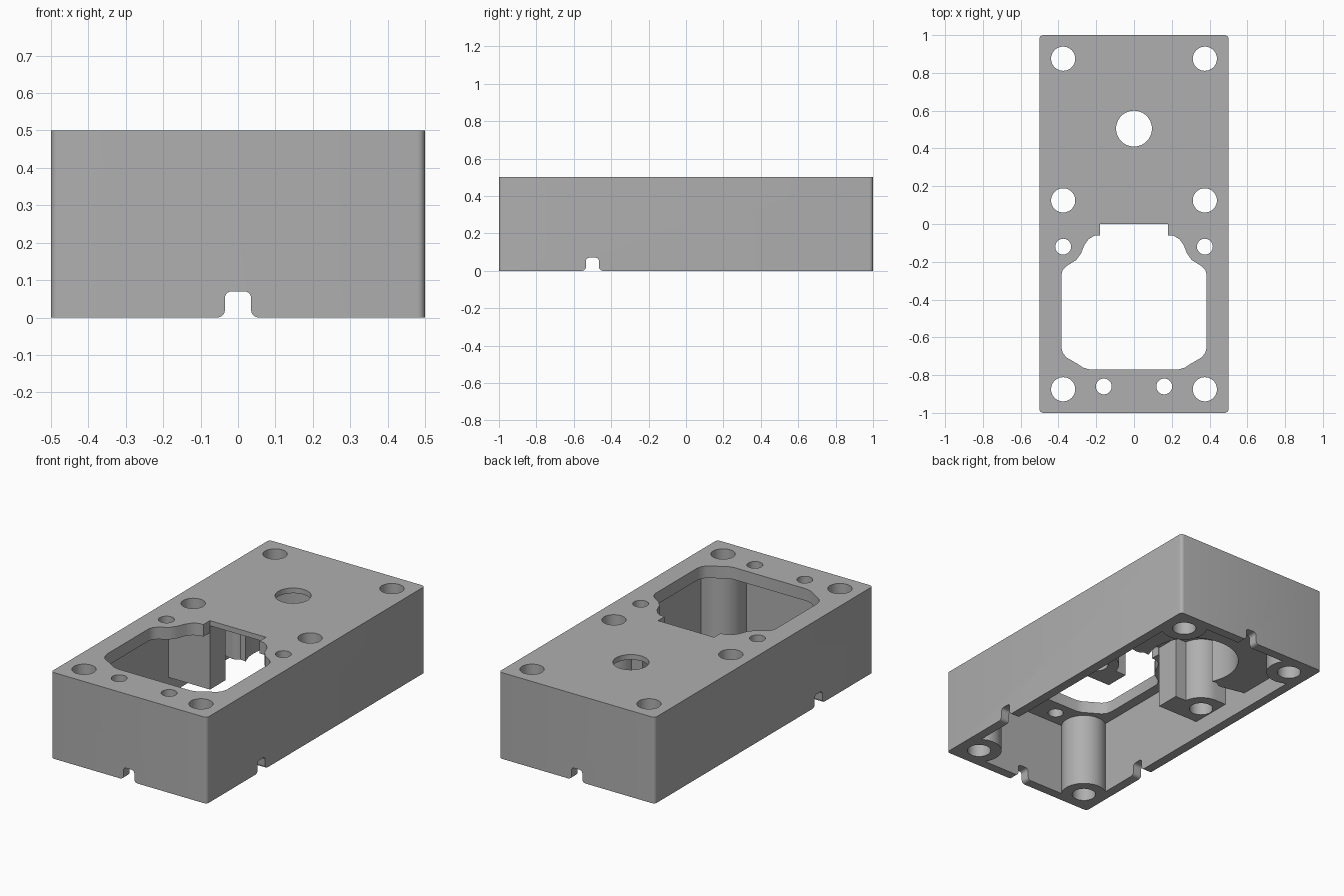
import bpy
import bmesh
from math import sin, cos, radians, pi

old = bpy.data.objects.get("Cube")
if old:
    bpy.data.objects.remove(old, do_unlink=True)

grey = bpy.data.materials.new("plain grey")
grey.use_nodes = True
colour = (0.43, 0.43, 0.43, 1)
grey.diffuse_color = colour
grey.node_tree.nodes["Principled BSDF"].inputs["Base Color"].default_value = colour


def prism(name, points, low, high, axis="z"):
    """Extrude a closed outline; axis x or y lays the outline (across, height) along that axis."""
    place = {"z": lambda a, b, h: (a, b, h),
             "y": lambda a, b, h: (a, h, b),
             "x": lambda a, b, h: (h, a, b)}[axis]
    bm = bmesh.new()
    face = bm.faces.new([bm.verts.new(place(a, b, low)) for a, b in points])
    new = bmesh.ops.extrude_face_region(bm, geom=[face])["geom"]
    top = [v for v in new if isinstance(v, bmesh.types.BMVert)]
    bmesh.ops.translate(bm, verts=top, vec=place(0, 0, high - low))
    bmesh.ops.recalc_face_normals(bm, faces=bm.faces)
    mesh = bpy.data.meshes.new(name)
    bm.to_mesh(mesh)
    bm.free()
    mesh.materials.append(grey)
    obj = bpy.data.objects.new(name, mesh)
    bpy.context.collection.objects.link(obj)
    return obj


def arc(x, y, r, start, end, steps):
    angles = [radians(start + (end - start) * i / steps) for i in range(steps + 1)]
    return [(x + r * cos(a), y + r * sin(a)) for a in angles]


def circle(x, y, r, steps=40):
    return arc(x, y, r, 0, 360, steps)[:-1]


def rect(x0, x1, y0, y1):
    return [(x0, y0), (x1, y0), (x1, y1), (x0, y1)]


def mirrored(half):
    return half + [(-x, y) for x, y in reversed(half)]


def combine(body, tool, operation):
    mod = body.modifiers.new(operation.lower(), "BOOLEAN")
    mod.object = tool
    mod.operation = operation
    mod.solver = "EXACT"
    bpy.context.view_layer.objects.active = body
    bpy.ops.object.modifier_apply(modifier=mod.name)
    bpy.data.objects.remove(tool, do_unlink=True)


def cut(points, low, high, axis="z"):
    combine(body, prism("cutter", points, low, high, axis), "DIFFERENCE")


def add(points, low, high):
    combine(body, prism("filler", points, low, high), "UNION")


# Outer case with softened upright corners
r = 0.02
outline = []
for sx, sy, start in ((1, 1, 0), (-1, 1, 90), (-1, -1, 180), (1, -1, 270)):
    outline += arc(sx * (0.5 - r), sy * (1 - r), r, start, start + 90, 5)
body = prism("housing", outline, 0, 0.5)

# Hollow from below: thick front plate, thin rear plate
cut(rect(-0.445, 0.445, -0.945, 0.3), -0.1, 0.43)
cut(rect(-0.445, 0.445, -0.004, 0.945), -0.1, 0.47)

# Rear block with a round recess that opens to the front
recess = arc(0, 0.5, 0.25, 90, -25, 18)
tip = arc(0.30, 0.43, 0.05, 220, 290, 4)
block = recess + tip + [(0.40, 0.40), (0.47, 0.42), (0.47, 0.97)]
add(mirrored(block), 0.1, 0.485)

# Middle posts, short of the base
for s in (1, -1):
    post = [(0.18, 0), (0.47, 0), (0.47, 0.25)]
    post += arc(0.375, 0.125, 0.125, 90, 172, 8) + [(0.18, 0.142)]
    add([(s * x, y) for x, y in post], 0.1, 0.485)

# Corner posts
for s in (1, -1):
    for y in (-0.875, 0.875):
        add(circle(s * 0.375, y, 0.1235), 0, 0.485)

# Shaped opening in the front plate
opening = [(0.18, 0), (0.18, -0.06), (0.21, -0.062), (0.24, -0.08), (0.262, -0.11),
           (0.28, -0.155), (0.305, -0.19), (0.36, -0.225), (0.378, -0.245),
           (0.385, -0.27), (0.385, -0.65), (0.378, -0.68), (0.36, -0.705),
           (0.30, -0.74), (0.27, -0.76), (0.235, -0.77)]
cut(mirrored(opening), 0.3, 0.6)

# Screw holes and the round rear hole
for s in (1, -1):
    for y in (-0.875, 0.125, 0.875):
        cut(circle(s * 0.375, y, 0.064), -0.1, 0.6)
    cut(circle(s * 0.375, -0.12, 0.042, 28), 0.3, 0.6)
    cut(circle(s * 0.16, -0.86, 0.042, 28), 0.3, 0.6)
cut(circle(0, 0.505, 0.095), 0.3, 0.6)


# Cable notches with flared mouths in all four walls
def notch(centre):
    half = [(0.055, -0.02), (0.055, 0)] + arc(0.055, 0.02, 0.02, 270, 180, 5)[1:]
    half += arc(0.017, 0.052, 0.018, 0, 90, 5)
    return [(centre + a, h) for a, h in mirrored(half)]


for low, high in ((-1.1, -0.93), (0.93, 1.1)):
    cut(notch(0), low, high, "y")
for low, high in ((-0.6, -0.43), (0.43, 0.6)):
    cut(notch(-0.5), low, high, "x")

# Smooth curved walls while keeping crisp edges
bpy.ops.object.select_all(action="DESELECT")
body.select_set(True)
bpy.context.view_layer.objects.active = body
bpy.ops.object.shade_smooth_by_angle(angle=pi / 6)
